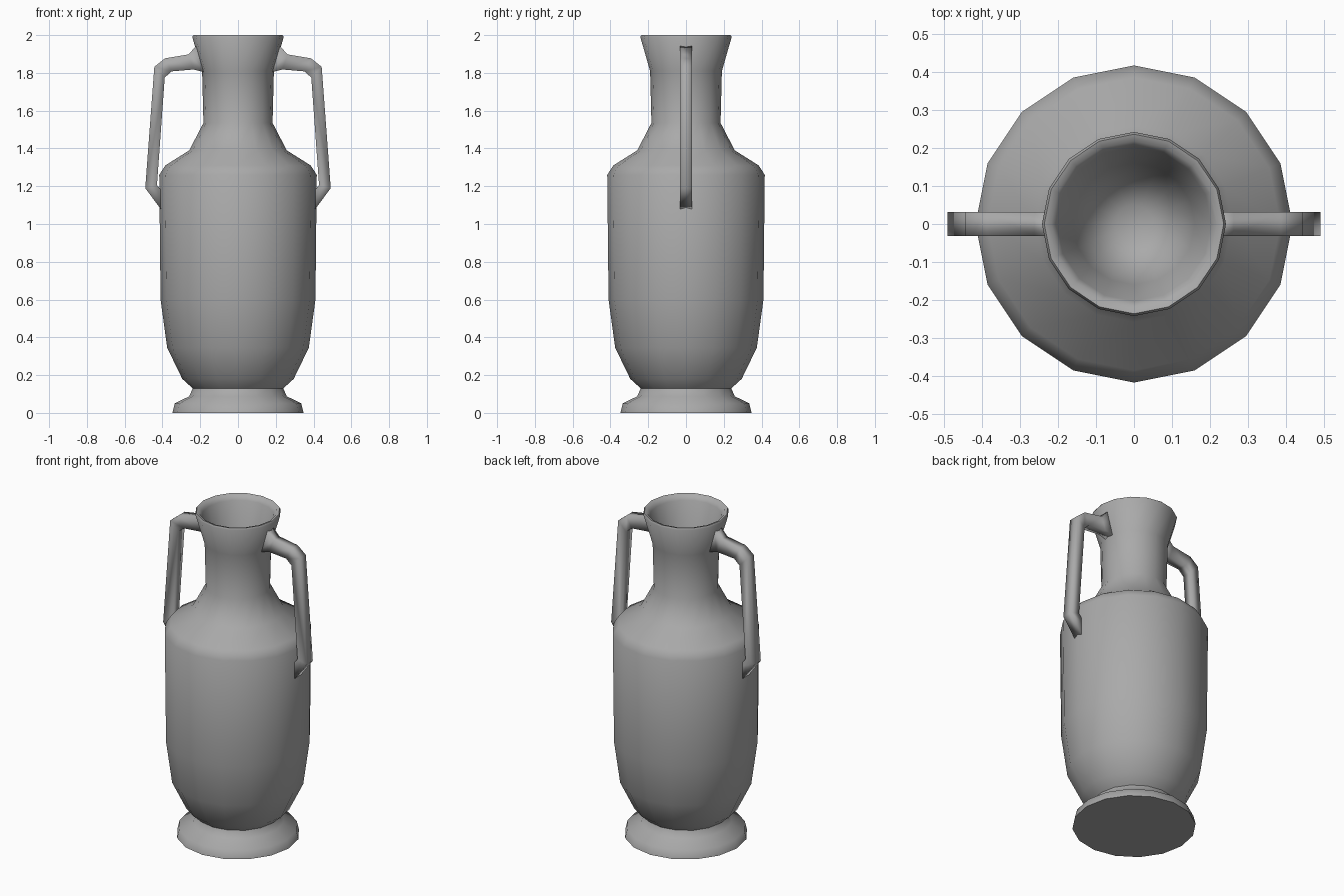
import bpy, bmesh, math
from mathutils import Vector

if "Cube" in bpy.data.objects:
    bpy.data.objects.remove(bpy.data.objects["Cube"])

# Dark grey glaze
grey = bpy.data.materials.new("dark_grey")
grey.diffuse_color = (0.4, 0.4, 0.4, 1)
grey.use_nodes = True
grey.node_tree.nodes["Principled BSDF"].inputs["Base Color"].default_value = grey.diffuse_color


def skin(name, rings, angle):
    """Bridge equal-sized rings of points into one closed, shaded mesh."""
    bm = bmesh.new()
    loops = [[bm.verts.new(p) for p in ring] for ring in rings]
    n = len(loops[0])
    for a, b in zip(loops, loops[1:]):
        for i in range(n):
            j = (i + 1) % n
            bm.faces.new((a[i], a[j], b[j], b[i]))
    bm.faces.new(loops[0][::-1])
    bm.faces.new(loops[-1])
    bmesh.ops.recalc_face_normals(bm, faces=bm.faces)
    me = bpy.data.meshes.new(name)
    bm.to_mesh(me)
    bm.free()
    me.materials.append(grey)
    ob = bpy.data.objects.new(name, me)
    bpy.context.collection.objects.link(ob)
    bpy.ops.object.select_all(action='DESELECT')
    ob.select_set(True)
    bpy.context.view_layer.objects.active = ob
    bpy.ops.object.shade_smooth_by_angle(angle=math.radians(angle))
    return ob


def lathe_ring(r, z, n=16):
    return [(r * math.cos(i * math.tau / n), r * math.sin(i * math.tau / n), z)
            for i in range(n)]


# Vase: foot, body, shoulder, neck, lip, then the inside of the neck
profile = [
    (0.347, 0.0), (0.335, 0.05), (0.258, 0.088), (0.24, 0.13),
    (0.295, 0.18), (0.375, 0.345), (0.41, 0.6), (0.417, 1.26),
    (0.385, 1.31), (0.258, 1.39), (0.183, 1.535), (0.19, 1.81),
    (0.242, 1.99), (0.236, 2.0), (0.218, 1.995), (0.203, 1.97),
    (0.16, 1.81), (0.115, 1.68), (0.05, 1.64),
]
skin("vase_body", [lathe_ring(r, z) for r, z in profile], 65)

# Handles: rectangular sections given by outer and inner (x, z) points
sections = [
    ((0.215, 1.95), (0.165, 1.80)),
    ((0.262, 1.898), (0.235, 1.818)),
    ((0.387, 1.877), (0.352, 1.808)),
    ((0.443, 1.832), (0.388, 1.775)),
    ((0.491, 1.19), (0.429, 1.207)),
    ((0.395, 1.06), (0.385, 1.15)),
]


def handle_ring(outer, inner, side, half=0.031):
    return [(side * x, y, z) for (x, z), y in
            ((outer, -half), (outer, half), (inner, half), (inner, -half))]


for side, label in ((-1, "left"), (1, "right")):
    skin(label + "_handle", [handle_ring(o, i, side) for o, i in sections], 120)
